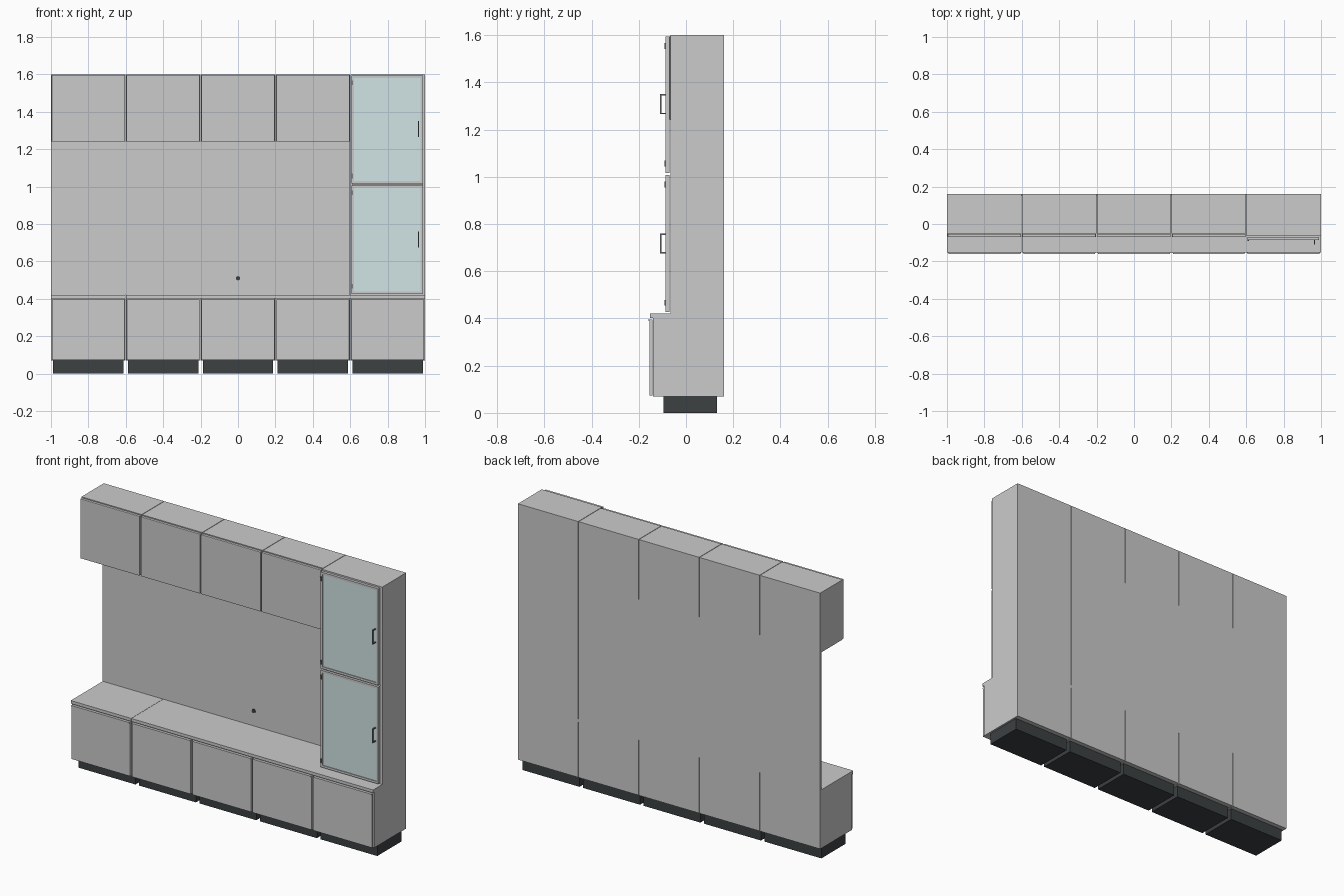
import bpy, bmesh
from mathutils import Vector

if "Cube" in bpy.data.objects:
    bpy.data.objects.remove(bpy.data.objects["Cube"])


def material(name, color):
    m = bpy.data.materials.new(name)
    m.diffuse_color = color
    m.use_nodes = True
    m.node_tree.nodes["Principled BSDF"].inputs["Base Color"].default_value = m.diffuse_color
    return m


DARK = material("dark_base", (0.045, 0.052, 0.055, 1))
GLASS = material("tinted_glass", (0.64, 0.77, 0.78, 1))
METAL = material("dark_metal", (0.2, 0.21, 0.22, 1))


def boxes(name, spans, mat=None, bevel=0):
    """One object made of boxes, each given as (x0, x1, y0, y1, z0, z1)."""
    bm = bmesh.new()
    for x0, x1, y0, y1, z0, z1 in spans:
        vs = bmesh.ops.create_cube(bm, size=1)["verts"]
        bmesh.ops.scale(bm, vec=(x1 - x0, y1 - y0, z1 - z0), verts=vs)
        mid = Vector(((x0 + x1) / 2, (y0 + y1) / 2, (z0 + z1) / 2))
        bmesh.ops.translate(bm, vec=mid, verts=vs)
    me = bpy.data.meshes.new(name)
    bm.to_mesh(me)
    bm.free()
    ob = bpy.data.objects.new(name, me)
    bpy.context.collection.objects.link(ob)
    if mat:
        me.materials.append(mat)
    if bevel:
        mod = ob.modifiers.new("edge", "BEVEL")
        mod.width = bevel
        mod.segments = 2
    return ob


BACK = 0.16
T = 0.014


def carcass(name, x0, x1, y0, z0, z1, shelves=()):
    # open-fronted box of boards, with optional shelves
    y1 = BACK
    spans = [(x0, x0 + T, y0, y1, z0, z1), (x1 - T, x1, y0, y1, z0, z1),
             (x0 + T, x1 - T, y0, y1, z0, z0 + T), (x0 + T, x1 - T, y0, y1, z1 - T, z1),
             (x0 + T, x1 - T, y1 - 0.006, y1, z0 + T, z1 - T)]
    spans += [(x0 + T, x1 - T, y0 + 0.02, y1 - 0.006, z, z + T) for z in shelves]
    return boxes(name, spans)


G = 0.0015  # gap between neighbouring units
for i in range(5):
    a, b = -1 + 0.4 * i, -0.6 + 0.4 * i
    l = a if i == 0 else a + G
    r = b if i == 4 else b - G
    # plinth, base unit and its door with a lip pull
    boxes(f"plinth_{i}", [(a + 0.012, b - 0.012, -0.095, 0.132, 0, 0.07)], DARK)
    carcass(f"base_cabinet_{i}", l, r, -0.14, 0.07, 0.402)
    boxes(f"base_door_{i}", [(a + 0.005, b - 0.005, -0.155, -0.142, 0.073, 0.396)], bevel=0.002)
    boxes(f"base_door_lip_{i}", [(a + 0.008, b - 0.008, -0.16, -0.15, 0.391, 0.396)])
    # wall unit and its door
    if i < 4:
        carcass(f"wall_cabinet_{i}", l, r, -0.051, 1.242, 1.6)
        boxes(f"wall_door_{i}", [(a + 0.004, b - 0.004, -0.069, -0.053, 1.24, 1.596)], bevel=0.002)

# worktop in two lengths
boxes("worktop", [(-1, -0.6 - G / 2, -0.152, BACK, 0.402, 0.42),
                  (-0.6 + G / 2, 1, -0.152, BACK, 0.402, 0.42)])

# back panel behind the open bay, and its cable hole cover
boxes("back_panel", [(-1, 0.6 - G, 0.15, BACK, 0.42, 1.242)])
bpy.ops.mesh.primitive_cylinder_add(vertices=24, radius=0.011, depth=0.006,
                                    location=(0, 0.148, 0.51), rotation=(1.5708, 0, 0))
grommet = bpy.context.object
grommet.name = "cable_grommet"
grommet.data.materials.append(DARK)
bpy.ops.object.shade_smooth_by_angle()

# tall display cabinet
carcass("display_cabinet", 0.6 + G, 1, -0.065, 0.42, 1.6, (0.715, 1.008, 1.305))

# framed glass doors, hinges and handles
for name, z0, z1, h0 in (("lower", 0.427, 1.007, 0.675), ("upper", 1.017, 1.594, 1.265)):
    x0, x1, y0, y1, f = 0.606, 0.988, -0.086, -0.07, 0.013
    boxes(f"{name}_door_frame", [(x0, x0 + f, y0, y1, z0, z1), (x1 - f, x1, y0, y1, z0, z1),
                                 (x0 + f, x1 - f, y0, y1, z0, z0 + f),
                                 (x0 + f, x1 - f, y0, y1, z1 - f, z1)])
    boxes(f"{name}_door_glass", [(x0 + f, x1 - f, -0.082, -0.076, z0 + f, z1 - f)], GLASS)
    boxes(f"{name}_hinges", [(x0, x0 + 0.01, -0.092, y0, z, z + 0.025)
                             for z in (z0 + 0.027, z1 - 0.052)], METAL)
    h1 = h0 + 0.085
    boxes(f"{name}_handle", [(0.963, 0.969, -0.11, -0.104, h0, h1),
                             (0.963, 0.969, -0.104, -0.08, h0, h0 + 0.006),
                             (0.963, 0.969, -0.104, -0.08, h1 - 0.006, h1)], METAL)
